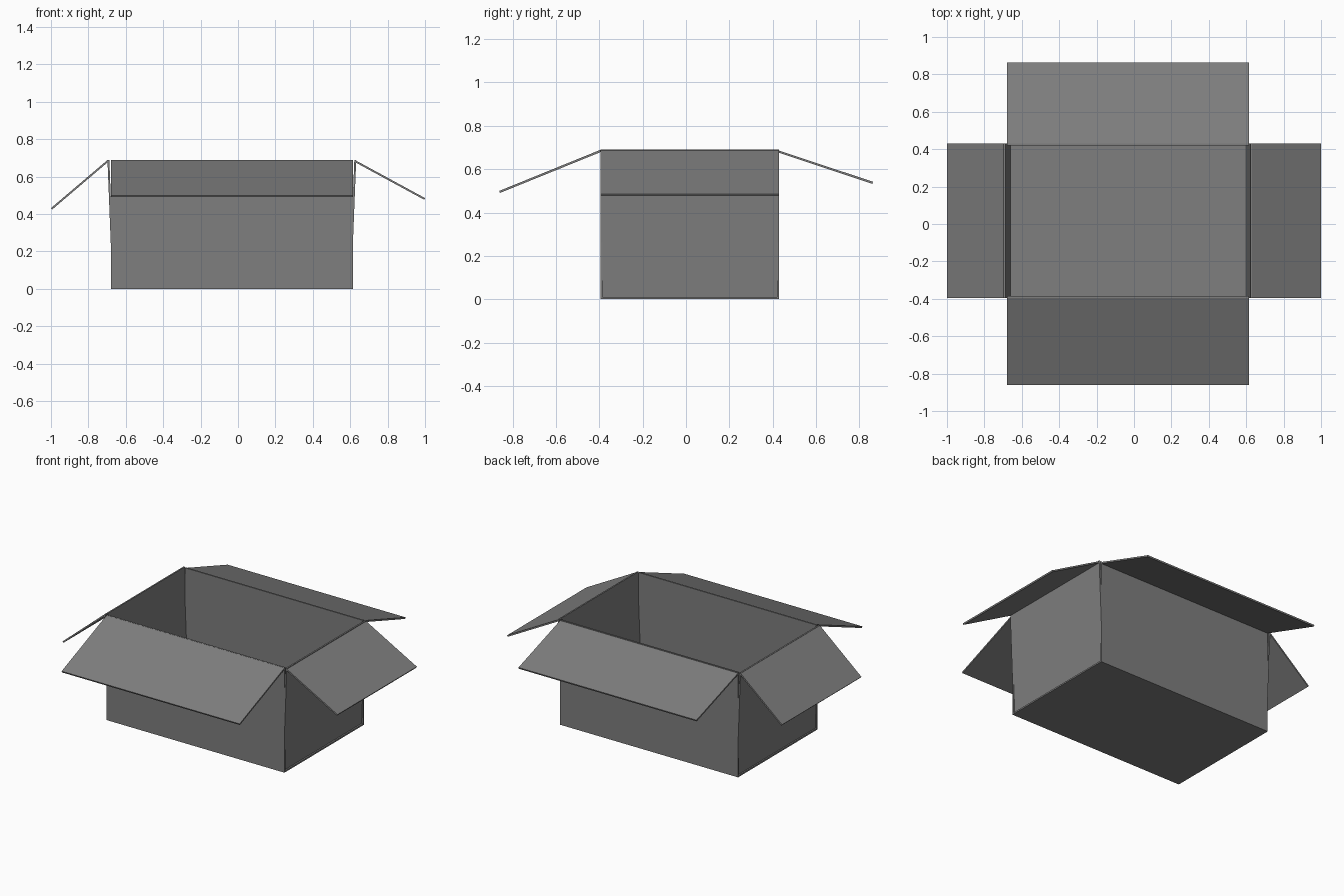
import bpy
import bmesh
from mathutils import Vector

cube = bpy.data.objects.get("Cube")
if cube:
    bpy.data.objects.remove(cube)

# Plain grey card
card = bpy.data.materials.new("grey_card")
GREY = (0.21, 0.21, 0.21, 1)
card.diffuse_color = GREY
card.use_nodes = True
card.node_tree.nodes["Principled BSDF"].inputs["Base Color"].default_value = GREY

THICK = 0.01
X_SPAN = (-0.68, 0.615)
Y_SPAN = (-0.395, 0.43)
TOP = 0.69


def sheet(name, axis, start, end, span):
    """Card sheet whose centre line runs start-end (offset, z), extruded over span along axis."""
    a, b = Vector(start), Vector(end)
    along = (b - a).normalized()
    side = Vector((-along.y, along.x)) * THICK / 2
    profile = [a - side, b - side, b + side, a + side]

    def place(p, s):
        return (s, p.x, p.y) if axis == "X" else (p.x, s, p.y)

    bm = bmesh.new()
    rings = [[bm.verts.new(place(p, s)) for p in profile] for s in span]
    for ring in rings:
        bm.faces.new(ring)
    for i in range(4):
        j = (i + 1) % 4
        bm.faces.new((rings[0][i], rings[0][j], rings[1][j], rings[1][i]))
    bmesh.ops.recalc_face_normals(bm, faces=bm.faces)
    mesh = bpy.data.meshes.new(name)
    bm.to_mesh(mesh)
    bm.free()
    mesh.materials.append(card)
    obj = bpy.data.objects.new(name, mesh)
    bpy.context.collection.objects.link(obj)
    return obj


half = THICK / 2

# Floor, then upright front and back walls
sheet("floor", "X", (Y_SPAN[0], half), (Y_SPAN[1], half), X_SPAN)
for name, y in (("front_wall", Y_SPAN[0] + half), ("back_wall", Y_SPAN[1] - half)):
    sheet(name, "X", (y, THICK), (y, TOP), X_SPAN)

# Side walls lean slightly outwards
sheet("right_wall", "Y", (-0.666, THICK), (-0.693, TOP), Y_SPAN)
sheet("left_wall", "Y", (0.6, THICK), (0.627, TOP), Y_SPAN)

# Four open flaps, each hanging at its own angle
sheet("front_flap", "X", (-0.392, 0.685), (-0.86, 0.495), X_SPAN)
sheet("back_flap", "X", (0.425, 0.682), (0.861, 0.537), X_SPAN)
sheet("right_flap", "Y", (-0.695, 0.685), (-0.997, 0.428), Y_SPAN)
sheet("left_flap", "Y", (0.628, 0.682), (0.998, 0.481), Y_SPAN)
